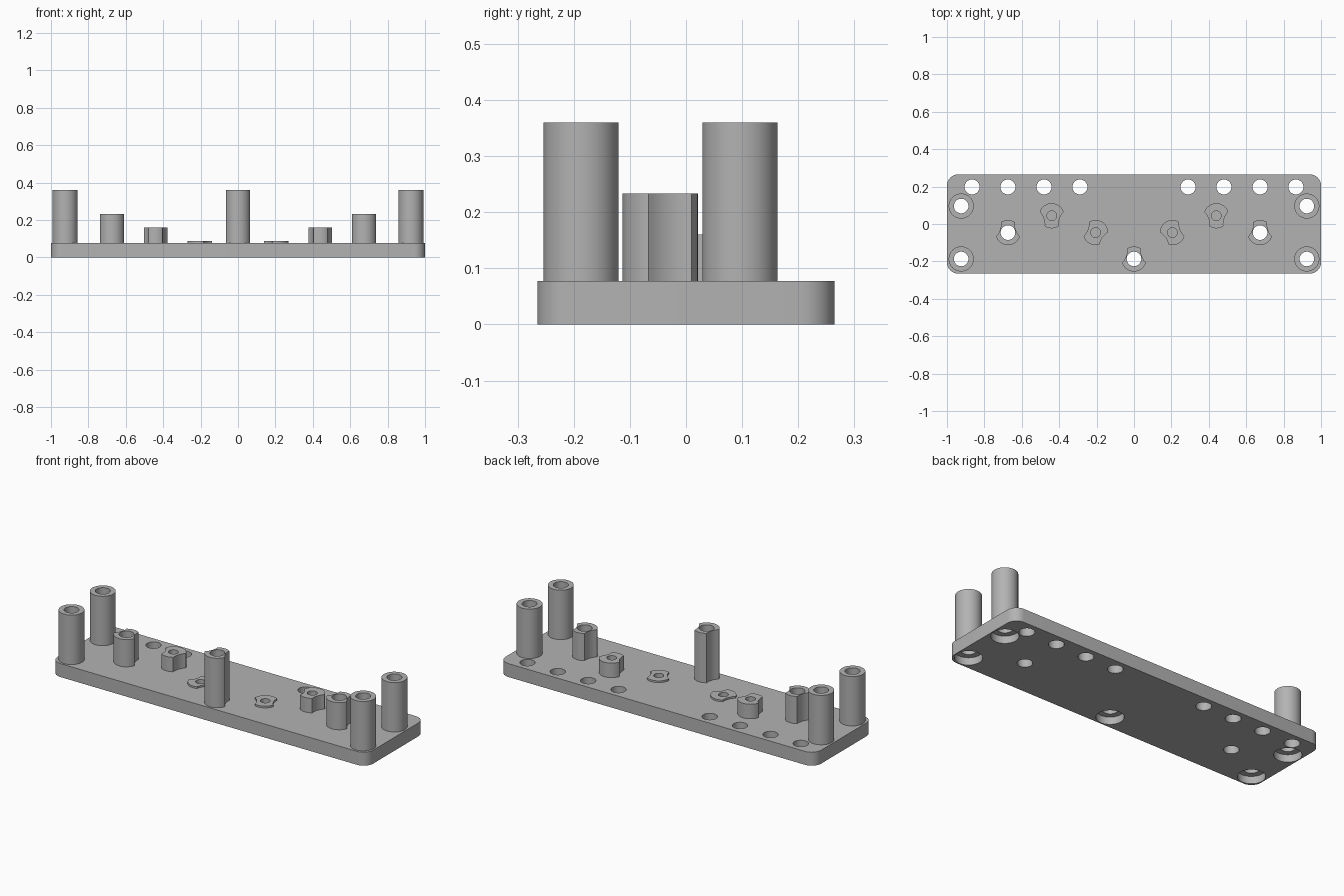
import bpy, bmesh
from math import sin, cos, pi, radians

if "Cube" in bpy.data.objects:
    bpy.data.objects.remove(bpy.data.objects["Cube"])

grey = bpy.data.materials.new("plain grey")
grey.use_nodes = True
COLOUR = (0.45, 0.45, 0.45, 1)
grey.diffuse_color = COLOUR
grey.node_tree.nodes["Principled BSDF"].inputs["Base Color"].default_value = COLOUR

LENGTH, WIDTH, TOP = 2.0, 0.53, 0.077
POST_R, HOLE_R, PILOT_R, BORE_R = 0.067, 0.039, 0.026, 0.071
BORE_DEPTH, PILOT_FLOOR = 0.042, 0.03


def add_prism(bm, outline, z0, z1):
    """Closed upright prism over a flat outline."""
    face = bm.faces.new([bm.verts.new((x, y, z0)) for x, y in outline])
    up = bmesh.ops.extrude_face_region(bm, geom=[face])
    verts = [g for g in up["geom"] if isinstance(g, bmesh.types.BMVert)]
    bmesh.ops.translate(bm, verts=verts, vec=(0, 0, z1 - z0))


def make_object(name, prisms):
    bm = bmesh.new()
    for prism in prisms:
        add_prism(bm, *prism)
    bmesh.ops.recalc_face_normals(bm, faces=bm.faces)
    mesh = bpy.data.meshes.new(name)
    bm.to_mesh(mesh)
    bm.free()
    mesh.materials.append(grey)
    obj = bpy.data.objects.new(name, mesh)
    bpy.context.collection.objects.link(obj)
    return obj


def circle(x, y, r, n=48):
    return [(x + r * cos(2 * pi * i / n), y + r * sin(2 * pi * i / n)) for i in range(n)]


def bitten_circle(x, y, r, bites):
    """Circle with a shallow concave scoop centred on each angle in bites."""
    half, points = 37, []
    for a in range(0, 360, 5):
        if all(abs((a - b + 180) % 360 - 180) > half for b in bites):
            points.append((a, x + r * cos(radians(a)), y + r * sin(radians(a))))
    for b in bites:
        for i in range(9):
            t = i / 4 - 1
            out = r * cos(radians(half)) - 0.009 * (1 - t * t)
            side = t * r * sin(radians(half))
            c, s = cos(radians(b)), sin(radians(b))
            points.append(((b + t * half) % 360, x + out * c - side * s, y + out * s + side * c))
    return [p[1:] for p in sorted(points)]


def rounded_rect(w, h, r, n=8):
    points = []
    for k, (sx, sy) in enumerate([(1, 1), (-1, 1), (-1, -1), (1, -1)]):
        for i in range(n + 1):
            a = (k + i / n) * pi / 2
            points.append((sx * (w / 2 - r) + r * cos(a), sy * (h / 2 - r) + r * sin(a)))
    return points


def cut(obj, cutter):
    mod = obj.modifiers.new("holes", "BOOLEAN")
    mod.operation, mod.solver, mod.object = "DIFFERENCE", "EXACT", cutter
    bpy.context.view_layer.objects.active = obj
    bpy.ops.object.modifier_apply(modifier=mod.name)


# Post layout: name, x, y, top height, scoop angles, kind of hole
posts = [("center_post", 0, -0.187, 0.36, [19, 161], "bored")]
for side, s in (("left", 1), ("right", -1)):
    def flip(angles):
        return [a if s > 0 else (180 - a) % 360 for a in angles]
    posts += [
        (side + "_front_corner_post", s * 0.924, -0.187, 0.36, [], "bored"),
        (side + "_back_corner_post", s * 0.924, 0.096, 0.36, [], "bored"),
        (side + "_outer_post", s * 0.674, -0.046, 0.233, flip([19, 161]), "through"),
        (side + "_middle_post", s * 0.44, 0.044, 0.16, flip([199, 341]), "pilot"),
        (side + "_inner_pad", s * 0.205, -0.046, 0.087, flip([21, 215]), "pilot"),
    ]

# Base plate with its row of mounting holes along the back
plate = make_object("base_plate", [(rounded_rect(LENGTH, WIDTH, 0.06), 0, TOP)])
plate_holes = [(circle(s * x, 0.198, 0.04), -0.1, 0.2)
               for s in (1, -1) for x in (0.289, 0.481, 0.674, 0.866)]
bores = []
objects = [plate]

# Posts and pads, each pierced by its own screw hole
for name, x, y, height, bites, kind in posts:
    outline = bitten_circle(x, y, POST_R, bites) if bites else circle(x, y, POST_R)
    post = make_object(name, [(outline, TOP - 0.004, height)])
    radius = PILOT_R if kind == "pilot" else HOLE_R
    floor = PILOT_FLOOR if kind == "pilot" else -0.1
    hole = (circle(x, y, radius), floor, 0.5)
    cutter = make_object("hole_cutter", [hole])
    cut(post, cutter)
    bpy.data.objects.remove(cutter)
    plate_holes.append(hole)
    if kind == "bored":
        bores.append((circle(x, y, BORE_R), -0.1, BORE_DEPTH))
    objects.append(post)

# Drill the plate, then countersink the tall posts from below
for group in (plate_holes, bores):
    cutter = make_object("plate_cutter", group)
    cut(plate, cutter)
    bpy.data.objects.remove(cutter)

# Smooth the round walls, keep the rims sharp
bpy.ops.object.select_all(action="DESELECT")
for obj in objects:
    obj.select_set(True)
bpy.context.view_layer.objects.active = plate
bpy.ops.object.shade_smooth_by_angle(angle=radians(30))
